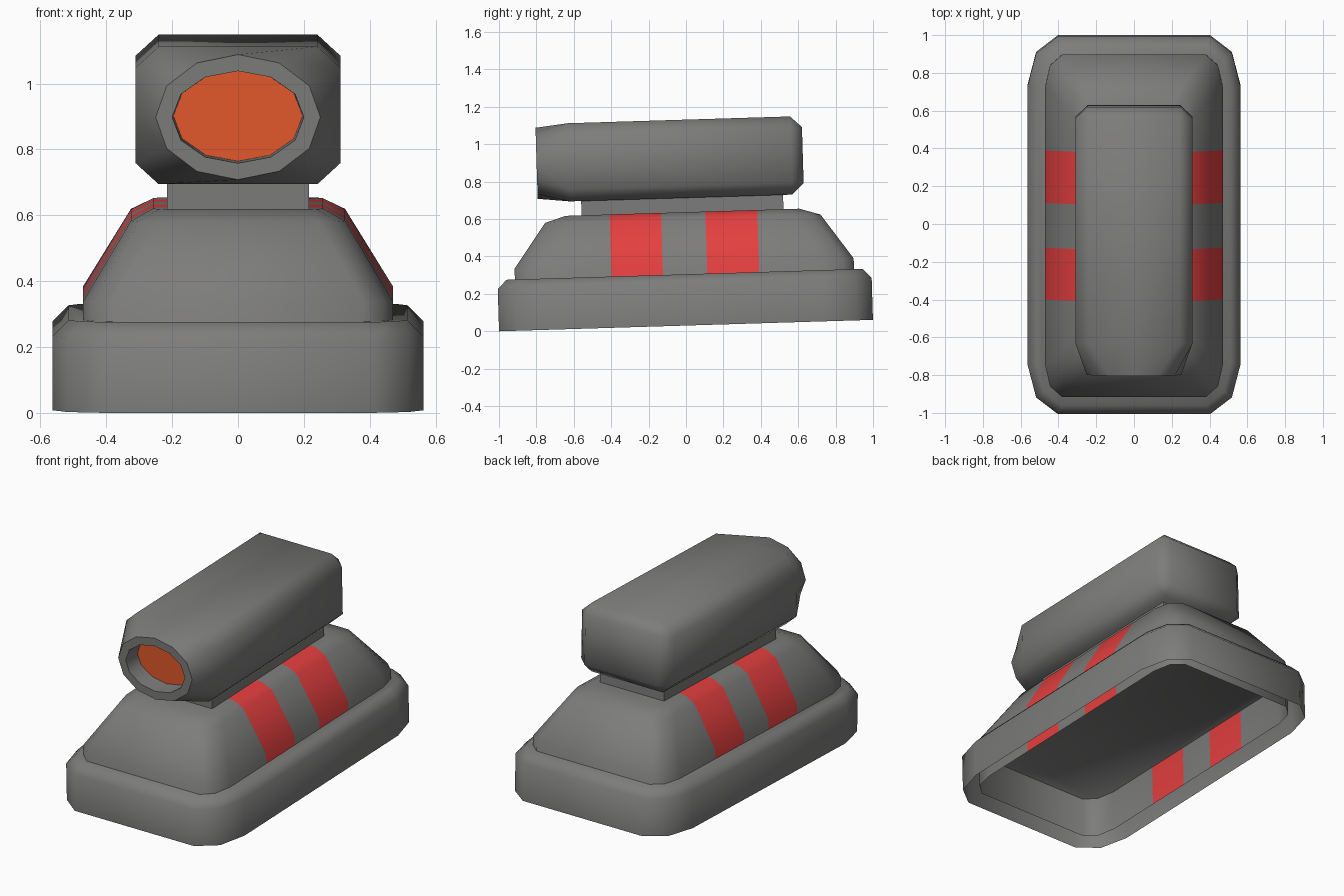
import bpy, bmesh, math
from mathutils import Matrix

if "Cube" in bpy.data.objects:
    bpy.data.objects.remove(bpy.data.objects["Cube"])

# the whole model leans back slightly: built level, then tilted
TILT = Matrix.Translation((0, 0, 0.0305)) @ Matrix.Rotation(math.radians(1.75), 4, 'X')


def material(name, rgb):
    m = bpy.data.materials.new(name)
    m.diffuse_color = (*rgb, 1)
    m.use_nodes = True
    m.node_tree.nodes["Principled BSDF"].inputs["Base Color"].default_value = m.diffuse_color
    return m


GREY = material("mid grey", (0.205, 0.203, 0.2))
RED = material("stripe red", (0.78, 0.05, 0.05))
ORANGE = material("lens orange", (0.78, 0.1, 0.025))


def loft(bm, rings, cap_start=False, cap_end=False):
    """Skin a list of equal-length point rings; returns the end cap."""
    vs = [[bm.verts.new(p) for p in r] for r in rings]
    n = len(rings[0])
    for a, b in zip(vs, vs[1:]):
        for i in range(n):
            j = (i + 1) % n
            bm.faces.new((a[i], a[j], b[j], b[i]))
    if cap_start:
        bm.faces.new(vs[0][::-1])
    return bm.faces.new(vs[-1]) if cap_end else None


def finish(bm, name, mats):
    bm.transform(TILT)
    me = bpy.data.meshes.new(name)
    bm.to_mesh(me)
    bm.free()
    for m in mats:
        me.materials.append(m)
    for p in me.polygons:
        p.use_smooth = True
    me.set_sharp_from_angle(angle=math.radians(55))
    ob = bpy.data.objects.new(name, me)
    bpy.context.collection.objects.link(ob)
    return ob


def rounded(hx, hy, cx, cy, z):
    """Rectangle with two-segment corners, counter-clockwise from above."""
    q = [(hx, hy - cy), (hx - 0.28 * cx, hy - 0.34 * cy), (hx - cx, hy)]
    pts = q + [(-x, y) for x, y in q[::-1]]
    pts += [(-x, -y) for x, y in q] + [(x, -y) for x, y in q[::-1]]
    return [(x, y, z) for x, y in pts]


# base skirt: closed flat top, open underneath
bm = bmesh.new()
loft(bm, [rounded(0.563, 1.0, 0.16, 0.26, 0),
          rounded(0.563, 1.0, 0.16, 0.26, 0.225),
          rounded(0.514, 0.952, 0.13, 0.22, 0.274)], cap_end=True)
finish(bm, "base_skirt", [GREY])

# sloped body shell running down inside the skirt, two red bands cut across it
bm = bmesh.new()
loft(bm, [rounded(0.47, 0.907, 0.09, 0.17, 0.025),
          rounded(0.47, 0.907, 0.09, 0.17, 0.332),
          rounded(0.325, 0.737, 0.08, 0.14, 0.571),
          rounded(0.258, 0.625, 0.07, 0.12, 0.606)], cap_end=True)
BANDS = [(-0.39, -0.115), (0.122, 0.4)]
for y in BANDS[0] + BANDS[1]:
    bmesh.ops.bisect_plane(bm, geom=bm.verts[:] + bm.edges[:] + bm.faces[:],
                           plane_co=(0, y, 0), plane_no=(0, 1, 0))
for f in bm.faces:
    y = f.calc_center_bounds().y
    f.material_index = int(any(a < y < b for a, b in BANDS))
finish(bm, "sloped_body", [GREY, RED])

# neck block
bm = bmesh.new()
bmesh.ops.create_cube(bm, size=1, matrix=Matrix.Translation((0, 0, 0.652))
                      @ Matrix.Diagonal((0.432, 1.08, 0.1, 1)))
finish(bm, "neck", [GREY])


# upper housing: chamfered box blending into a recessed oval lens at the front
CZ = 0.8915


def section(quarter, y):
    """Mirror four points (x axis to z axis) into a 12-point ring."""
    q = list(quarter)
    pts = q + [(-x, z) for x, z in q[2::-1]]
    pts += [(-x, -z) for x, z in q[1:]] + [(x, -z) for x, z in q[2:0:-1]]
    return [(x, y, CZ + z) for x, z in pts]


def oval(rx, rz, y):
    return section([(rx * math.cos(math.radians(a)), rz * math.sin(math.radians(a)))
                    for a in (0, 30, 60, 90)], y)


box = [(0.311, 0), (0.311, 0.145), (0.241, 0.209), (0, 0.209)]
back = [(0.245, 0), (0.245, 0.15), (0.245, 0.15), (0, 0.15)]
bm = bmesh.new()
lens = loft(bm, [section(back, 0.652), section(box, 0.59), section(box, -0.6),
                 oval(0.25, 0.19, -0.772), oval(0.2, 0.14, -0.772),
                 oval(0.196, 0.137, -0.665)], cap_start=True, cap_end=True)
lens.material_index = 1
bmesh.ops.remove_doubles(bm, verts=bm.verts[:], dist=0.0005)
bmesh.ops.recalc_face_normals(bm, faces=bm.faces[:])
finish(bm, "upper_housing", [GREY, ORANGE])
